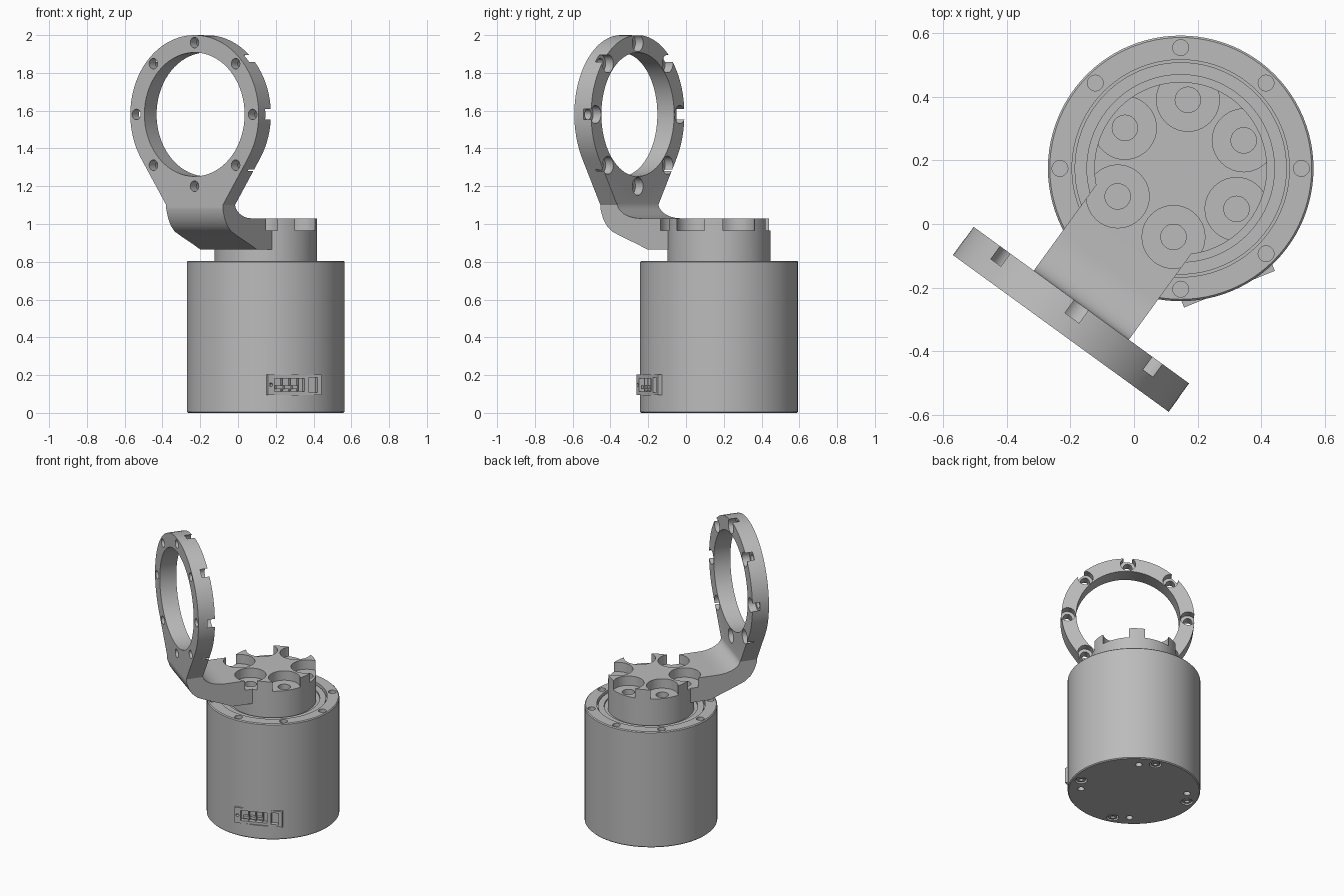
import bpy, bmesh, math
from mathutils import Matrix, Vector

cube = bpy.data.objects.get("Cube")
if cube:
    bpy.data.objects.remove(cube, do_unlink=True)

grey = bpy.data.materials.new("Machined grey")
grey.use_nodes = True
COLOUR = (0.5, 0.5, 0.5, 1)
grey.diffuse_color = COLOUR
grey.node_tree.nodes["Principled BSDF"].inputs["Base Color"].default_value = COLOUR

AXIS = Matrix.Translation((0.147, 0.175, 0))            # motor axis
ARM = AXIS @ Matrix.Rotation(math.radians(-36), 4, 'Z')   # bracket reaches along local -y
PLUG = AXIS @ Matrix.Rotation(math.radians(22), 4, 'Z')   # connector faces local -y
move = Matrix.Translation


def lathe(bm, profile, matrix=Matrix(), segs=32):
    """Spin (radius, height) points into a closed solid; ends sit on the axis."""
    rings = []
    for r, h in profile:
        n = segs if r > 0 else 1
        rings.append([bm.verts.new(matrix @ Vector((r * math.cos(math.tau * i / segs),
                      r * math.sin(math.tau * i / segs), h))) for i in range(n)])
    for a, b in zip(rings, rings[1:]):
        for i in range(segs):
            j = (i + 1) % segs
            quad = [a[i % len(a)], a[j % len(a)], b[j % len(b)], b[i % len(b)]]
            bm.faces.new(list(dict.fromkeys(quad)))


def prism(bm, points, depth):
    """Extrude a closed outline of 3D points along a vector."""
    face = bm.faces.new([bm.verts.new(p) for p in points])
    new = bmesh.ops.extrude_face_region(bm, geom=[face])["geom"]
    bmesh.ops.translate(bm, vec=depth, verts=[v for v in new if isinstance(v, bmesh.types.BMVert)])


def box(bm, centre, size):
    bmesh.ops.create_cube(bm, size=1, matrix=move(centre) @ Matrix.Diagonal((*size, 1)))


def finish(name, bm, matrix=AXIS):
    bmesh.ops.recalc_face_normals(bm, faces=bm.faces)
    mesh = bpy.data.meshes.new(name)
    bm.to_mesh(mesh)
    bm.free()
    mesh.materials.append(grey)
    obj = bpy.data.objects.new(name, mesh)
    obj.matrix_world = matrix
    bpy.context.collection.objects.link(obj)
    return obj


def combine(obj, other, operation):
    """Apply a boolean and discard the helper."""
    other.hide_render = True
    bpy.context.view_layer.update()
    mod = obj.modifiers.new("bool", 'BOOLEAN')
    mod.operation, mod.solver, mod.object = operation, 'EXACT', other
    bpy.context.view_layer.objects.active = obj
    bpy.ops.object.modifier_apply(modifier=mod.name)
    bpy.data.objects.remove(other, do_unlink=True)


def smooth(obj):
    bpy.ops.object.select_all(action='DESELECT')
    obj.select_set(True)
    bpy.context.view_layer.objects.active = obj
    bpy.ops.object.shade_smooth_by_angle(angle=math.radians(25))


def polar(radius, degrees, z=0):
    a = math.radians(degrees)
    return move((radius * math.cos(a), radius * math.sin(a), z))


def plug(radius, low, high):
    return [(0, low), (radius, low), (radius, high), (0, high)]


# Motor housing with chamfered ends and a stepped recess round the output
bm = bmesh.new()
lathe(bm, [(0, 0), (0.412, 0), (0.418, 0.006), (0.418, 0.799), (0.412, 0.805), (0.342, 0.805),
           (0.342, 0.775), (0.334, 0.775), (0.334, 0.792), (0.295, 0.792),
           (0.295, 0.78), (0, 0.78)], segs=96)
housing = finish("motor_housing", bm)

# Rim screw holes, base holes and base counterbores
bm = bmesh.new()
for i in range(8):
    lathe(bm, plug(0.025, 0.76, 0.85), polar(0.38, 45 * i), 20)
for i in range(4):
    lathe(bm, plug(0.022, -0.1, 0.06), polar(0.335, 55 + 90 * i), 20)
    lathe(bm, plug(0.038, -0.1, 0.025), polar(0.36, 72 + 90 * i), 24)
combine(housing, finish("housing_holes", bm), 'DIFFERENCE')

# Pocket for the connector
bm = bmesh.new()
box(bm, (0, -0.42, 0.148), (0.30, 0.1, 0.105))
combine(housing, finish("connector_pocket", bm, PLUG), 'DIFFERENCE')
smooth(housing)

# Socket-head screws in the base
bm = bmesh.new()
for i in range(4):
    lathe(bm, [(0, 0.03), (0.028, 0.03), (0.028, 0.004), (0.014, 0.004), (0.014, 0.018), (0, 0.018)],
          polar(0.36, 72 + 90 * i), 24)
smooth(finish("base_screws", bm))

# Connector frame with sockets
bm = bmesh.new()
box(bm, (0, -0.385, 0.148), (0.308, 0.05, 0.108))
connector = finish("connector_frame", bm, PLUG)
bm = bmesh.new()
box(bm, (-0.03, -0.405, 0.148), (0.17, 0.05, 0.07))
box(bm, (0.105, -0.405, 0.148), (0.05, 0.05, 0.08))
lathe(bm, plug(0.01, -0.03, 0.03), move((-0.136, -0.41, 0.148)) @ Matrix.Rotation(math.pi / 2, 4, 'X'), 12)
combine(connector, finish("sockets", bm, PLUG), 'DIFFERENCE')

# Connector pins and dividers
bm = bmesh.new()
for x in (-0.085, -0.04, 0.005):
    box(bm, (x, -0.391, 0.135), (0.03, 0.022, 0.018))
    box(bm, (x + 0.02, -0.389, 0.148), (0.006, 0.022, 0.066))
finish("connector_pins", bm, PLUG)

# Output hub
bm = bmesh.new()
lathe(bm, plug(0.272, 0.77, 1.03), segs=96)
bracket = finish("hub_and_bracket", bm, ARM)

# Arm: side profile curving up from the hub into the ring
RING_Z, FRONT, BACK, HALF = 1.58, -0.642, -0.532, 0.185
side = [(-0.1, 0.865), (-0.335, 0.865), (-0.4, 0.893), (-0.5, 0.932), (-0.565, 0.96),
        (-0.6, 0.99), (-0.625, 1.03), (FRONT, 1.08), (FRONT, 1.11)]
side += [(BACK + 0.15 * (1 - math.cos(a)), 1.11 - 0.08 * math.sin(a))
         for a in [math.pi / 2 * i / 10 for i in range(11)]]
side.append((-0.1, 1.03))
bm = bmesh.new()
prism(bm, [(-HALF, y, z) for y, z in side], (2 * HALF, 0, 0))
combine(bracket, finish("arm", bm, ARM), 'UNION')

# Ring plate: round top, tangent flanks tapering to the arm
outline = [(0.42 * math.cos(a), RING_Z + 0.42 * math.sin(a))
           for a in [math.radians(-33.7 + 247.4 * i / 56) for i in range(57)]]
outline += [(-HALF, 1.1), (-HALF, 1.09), (HALF, 1.09), (HALF, 1.1)]
bm = bmesh.new()
prism(bm, [(x, FRONT, z) for x, z in outline], (0, BACK - FRONT, 0))
combine(bracket, finish("ring_plate", bm, ARM), 'UNION')

# Bore, ring screw holes with counterbores, and hub counterbores
TO_RING = move((0, (FRONT + BACK) / 2, RING_Z)) @ Matrix.Rotation(-math.pi / 2, 4, 'X')
bm = bmesh.new()
lathe(bm, plug(0.328, -0.1, 0.1), TO_RING, 72)
combine(bracket, finish("ring_bore", bm, ARM), 'DIFFERENCE')
bm = bmesh.new()
for i in range(8):
    lathe(bm, [(0, -0.1), (0.028, -0.1), (0.028, 0.005), (0.048, 0.005), (0.048, 0.1), (0, 0.1)],
          TO_RING @ polar(0.38, 45 * i), 24)
for i in range(6):
    lathe(bm, [(0, 0.86), (0.04, 0.86), (0.04, 0.965), (0.099, 0.965), (0.099, 1.07), (0, 1.07)],
          polar(0.217, 60 * i), 40)
combine(bracket, finish("screw_holes", bm, ARM), 'DIFFERENCE')
smooth(bracket)
